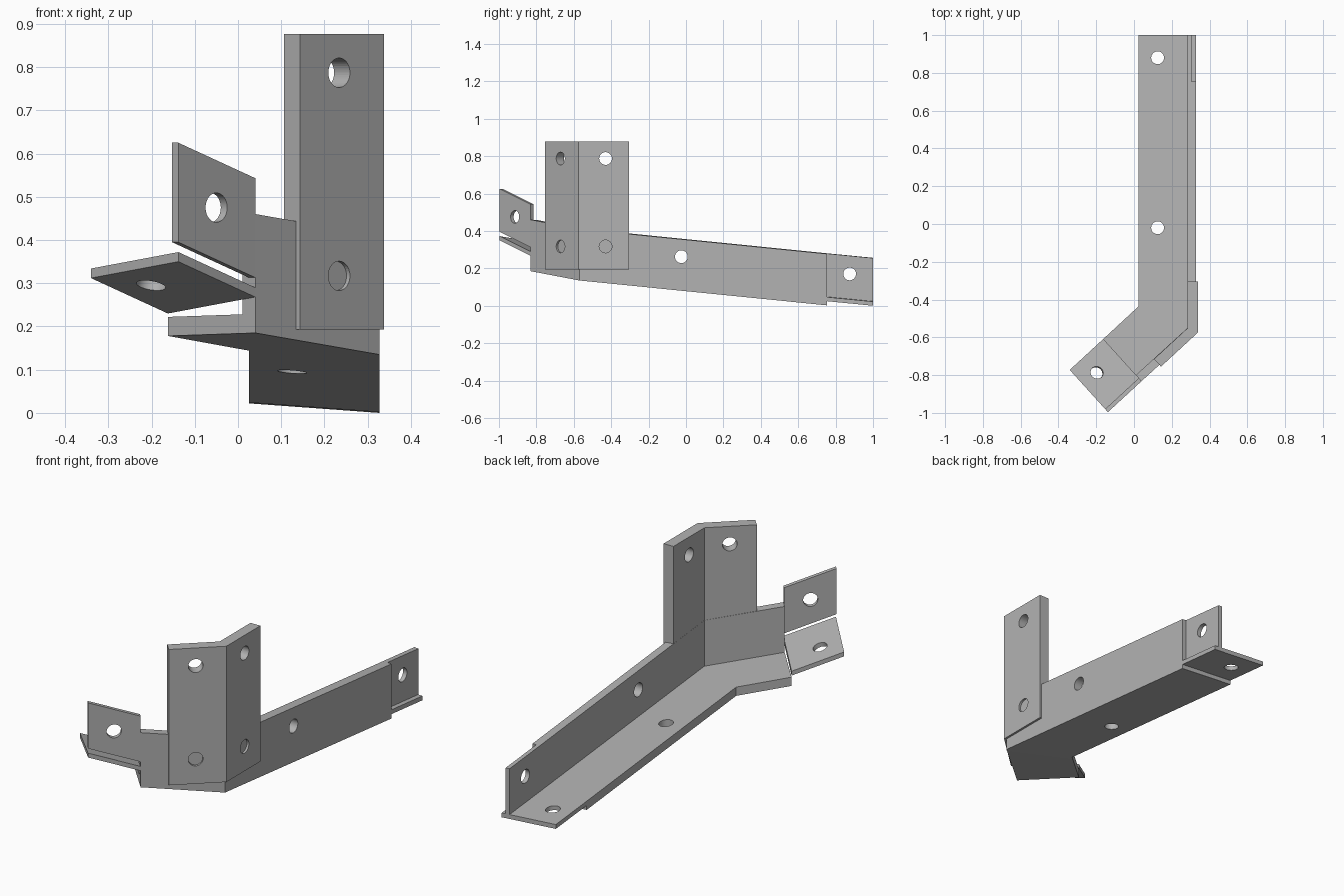
import bpy, bmesh
from mathutils import Vector

cube = bpy.data.objects.get("Cube")
if cube:
    bpy.data.objects.remove(cube)

steel = bpy.data.materials.new("grey_steel")
steel.use_nodes = True
grey = (0.45, 0.45, 0.45, 1)
steel.diffuse_color = grey
steel.node_tree.nodes["Principled BSDF"].inputs["Base Color"].default_value = grey

RADIUS = 0.034


def sweep(name, section, stations):
    """Skin a (inward, up) section through (outer point, inward vector) stations."""
    bm = bmesh.new()
    rings = []
    for origin, inward in stations:
        rings.append([bm.verts.new(Vector(origin) + Vector(inward) * w + Vector((0, 0, h)))
                      for w, h in section])
    n = len(section)
    for a, b in zip(rings, rings[1:]):
        for i in range(n):
            j = (i + 1) % n
            bm.faces.new((a[i], a[j], b[j], b[i]))
    bm.faces.new(rings[0])
    bm.faces.new(rings[-1])
    bmesh.ops.recalc_face_normals(bm, faces=bm.faces)
    mesh = bpy.data.meshes.new(name)
    bm.to_mesh(mesh)
    bm.free()
    mesh.materials.append(steel)
    obj = bpy.data.objects.new(name, mesh)
    bpy.context.collection.objects.link(obj)
    return obj


def drill(obj, centre, axis):
    """Cut one round bolt hole along the axis."""
    bpy.ops.mesh.primitive_cylinder_add(vertices=40, radius=RADIUS, depth=0.2, location=centre)
    cutter = bpy.context.object
    cutter.hide_render = True
    cutter.rotation_euler = Vector(axis).to_track_quat("Z", "Y").to_euler()
    cutter.data.materials.append(steel)
    mod = obj.modifiers.new("hole", "BOOLEAN")
    mod.operation = "DIFFERENCE"
    mod.solver = "EXACT"
    mod.object = cutter
    bpy.ops.object.select_all(action="DESELECT")
    bpy.context.view_layer.objects.active = obj
    obj.select_set(True)
    bpy.ops.object.modifier_apply(modifier=mod.name)
    bpy.data.objects.remove(cutter)
    bpy.ops.object.shade_smooth_by_angle()


def bar(width, height, w0=0.0, h0=0.0):
    return [(w0, h0), (w0 + width, h0), (w0 + width, h0 + height), (w0, h0 + height)]


WIDTH, THICK, HALF, HEIGHT = 0.302, 0.044, 0.022, 0.275
X, Z = (1, 0, 0), (0, 0, 1)
LEG_OUT = (0.67, -0.74, 0)

# Bent angle iron: floor and outer wall in one L section
back = ((0.327, 0.755, 0.002), (-1, 0, 0.073))
back_tip = ((0.327, 1.0, -0.022), (-1, 0, 0.073))
bend = ((0.327, -0.57, 0.135), (-1, 0.447, 0.03))
leg_end = ((0.04, -0.832, 0.185), (-0.67, 0.74, -0.023))
angle = [(0, 0), (WIDTH, 0), (WIDTH, THICK), (THICK, THICK), (THICK, HEIGHT), (0, HEIGHT)]
rail = sweep("angle_rail", angle, [back, bend, leg_end])
drill(rail, (0.31, -0.025, 0.262), X)
drill(rail, (0.125, -0.02, 0.12), Z)

# Half-thickness tabs at the back end
floor_tab = sweep("back_floor_tab", bar(WIDTH, HALF, 0, HALF), [back, back_tip])
drill(floor_tab, (0.125, 0.88, 0.03), Z)
wall_tab = sweep("back_wall_tab", bar(HALF, HEIGHT - THICK, HALF, THICK), [back, back_tip])
drill(wall_tab, (0.295, 0.875, 0.17), X)

# Upturned tabs at the front end
tilt = (-0.67, 0.74, -0.126)
floor_tab = sweep("front_floor_tab", bar(WIDTH, HALF),
                  [((0.04, -0.832, 0.268), tilt), ((-0.138, -0.996, 0.35), tilt)])
drill(floor_tab, (-0.2, -0.79, 0.30), (0.254, 0.23, 1))
flat = (-0.67, 0.74, 0)
wall_tab = sweep("front_wall_tab", bar(HALF, 0.23),
                 [((0.04, -0.832, 0.313), flat), ((-0.138, -0.996, 0.395), flat)])
drill(wall_tab, (-0.05, -0.915, 0.475), LEG_OUT)

# Upright corner plate wrapped around the bend
BASE = 0.193
upright = sweep("upright_corner_plate", bar(0.0545, 0.684),
                [((0.338, -0.305, BASE), (-1, 0, 0)),
                 ((0.338, -0.575, BASE), (-1, 0.438, 0)),
                 ((0.143, -0.755, BASE), (-0.678, 0.735, 0))])
for z in (0.317, 0.787):
    drill(upright, (0.31, -0.43, z), X)
    drill(upright, (0.215, -0.65, z), LEG_OUT)
